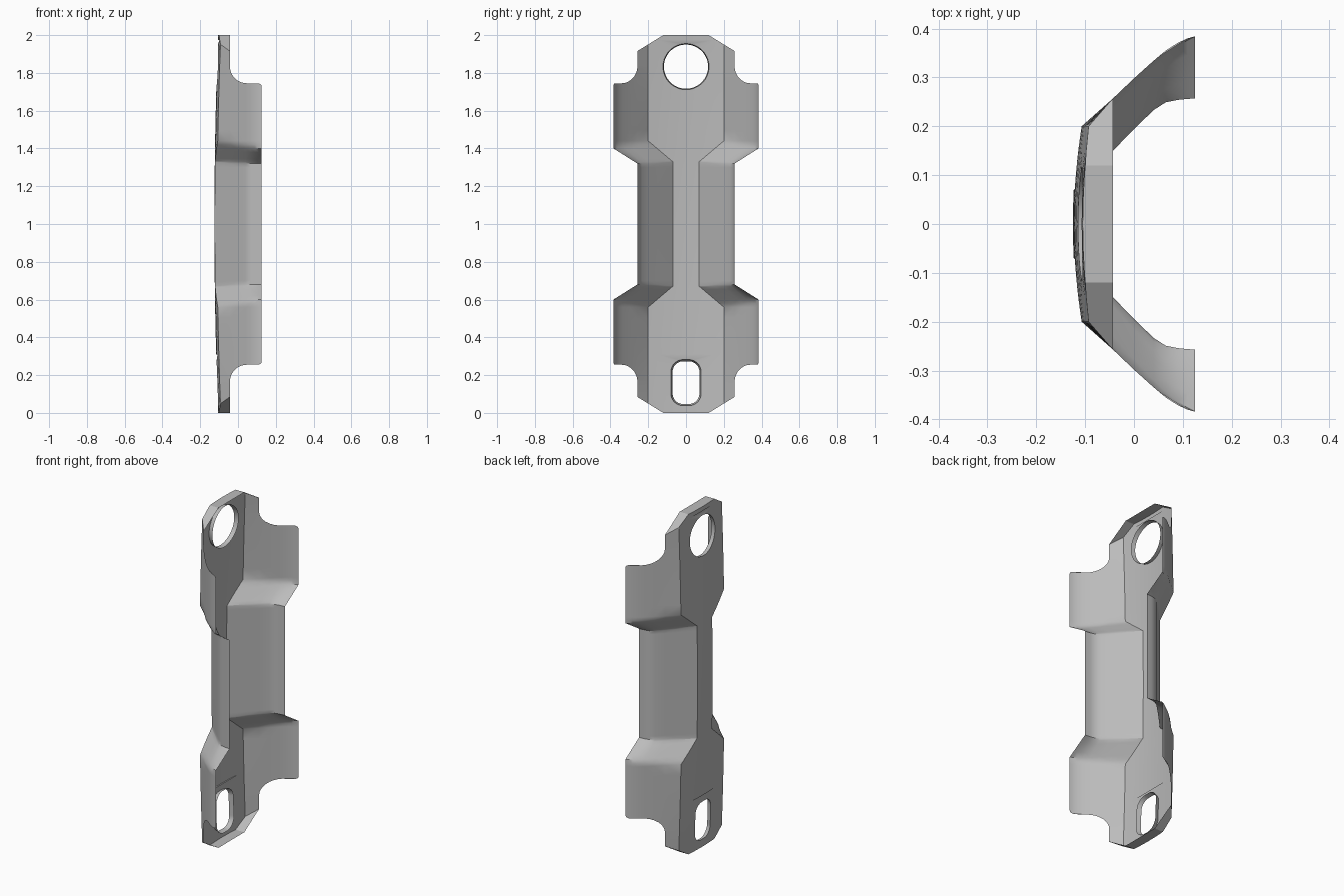
import bpy
import bmesh
from math import sin, cos, pi
from mathutils import Vector

cube = bpy.data.objects.get("Cube")
if cube:
    bpy.data.objects.remove(cube, do_unlink=True)

RIM_X = -0.043          # depth of the end flanges and notches
RECT_Y, RECT_LOW, RECT_HIGH = 0.15, 0.025, 0.31   # patch around each opening


def interp(points, value):
    """Piecewise linear lookup in a list of (key, result) pairs."""
    if value <= points[0][0]:
        return points[0][1]
    for (a, ra), (b, rb) in zip(points, points[1:]):
        if value <= b:
            return ra + (rb - ra) * (value - a) / (b - a)
    return points[-1][1]


def web_x(y, z):
    """Gently domed central web."""
    return -0.125 + 0.02 * (z - 1) ** 2 + 0.35 * y * y


# Wing sections: half width against depth, for the broad ends and the waist
BROAD = [(RIM_X, 0.257), (0, 0.298), (0.04, 0.334), (0.065, 0.355),
         (0.09, 0.371), (0.11, 0.38), (0.125, 0.384)]
WAIST = [(RIM_X, 0.15), (0, 0.194), (0.04, 0.233), (0.065, 0.249),
         (0.09, 0.254), (0.11, 0.256), (0.125, 0.257)]
CREASE = [(0.56, 0.2), (0.67, 0.07)]

# Rounded notch that trims the wings near each end
fillet = [(0.165 + 0.09 * sin(a), RIM_X + 0.09 * (1 - cos(a)))
          for a in [i * pi / 16 for i in range(9)]]
TRIM = [(0, RIM_X)] + fillet + [(0.2555, 0.11), (0.262, 0.122), (0.27, 0.125)]

rows = [0, RECT_LOW, 0.08, 0.12] + [z for z, x in TRIM[1:]]
rows += [RECT_HIGH, 0.4, 0.5, 0.56, 0.58, 0.6, 0.62, 0.64, 0.655,
         0.67, 0.68, 0.7, 0.8, 0.9, 1]


def section(z):
    """Points of half a cross-section, from the centre line to the wing edge."""
    crease = interp(CREASE, z)
    pts = [Vector((web_x(c * crease, z), c * crease, z))
           for c in (0, 0.25, 0.5, 0.75, 1)]
    for x, _ in BROAD:
        x = min(x, interp(TRIM, z))
        t = (x + 0.125) / 0.25
        blend = interp([(0.56 + 0.04 * t, 0), (0.67 + 0.01 * t, 1)], z)
        y = interp(BROAD, x) * (1 - blend) + interp(WAIST, x) * blend
        pts.append(Vector((x, y, z)))
    return pts


def weld(bm):
    bmesh.ops.remove_doubles(bm, verts=bm.verts[:], dist=0.0001)


def mirror(bm, axis, centre):
    """Copy the mesh across a plane and weld the seam."""
    copy = bmesh.ops.duplicate(bm, geom=bm.verts[:] + bm.edges[:] + bm.faces[:])
    verts = [g for g in copy["geom"] if isinstance(g, bmesh.types.BMVert)]
    faces = [g for g in copy["geom"] if isinstance(g, bmesh.types.BMFace)]
    for v in verts:
        v.co[axis] = 2 * centre - v.co[axis]
    bmesh.ops.reverse_faces(bm, faces=faces)
    weld(bm)


def rounded_outline(cz, half_w, half_h, radius, steps=12):
    """Rounded rectangle in y and z; a circle when all sizes match."""
    out = []
    for q, (sy, sz) in enumerate([(1, 1), (-1, 1), (-1, -1), (1, -1)]):
        for i in range(steps):
            a = (q + i / (steps - 1)) * pi / 2
            p = (sy * (half_w - radius) + radius * cos(a),
                 cz + sz * (half_h - radius) + radius * sin(a))
            if not out or (abs(p[0] - out[-1][0]) + abs(p[1] - out[-1][1])) > 1e-5:
                out.append(p)
    if abs(out[0][0] - out[-1][0]) + abs(out[0][1] - out[-1][1]) < 1e-5:
        out.pop()
    return out


def cut_opening(bm, low, high, cz, half_w, half_h, radius, flare):
    """Replace a patch of the web with a flared opening."""
    def inside(f):
        c = f.calc_center_median()
        return (abs(c.y) < RECT_Y and low < c.z < high and c.x < -0.08
                and abs(f.normal.x) > 0.8)
    bm.normal_update()
    patch = [f for f in bm.faces if inside(f)]
    chosen = set(patch)
    border = [e for f in patch for e in f.edges
              if sum(g in chosen for g in e.link_faces) == 1]
    bmesh.ops.delete(bm, geom=patch, context="FACES_KEEP_BOUNDARY")
    wide = rounded_outline(cz, half_w, half_h, radius)
    tight = rounded_outline(cz, half_w - flare, half_h - flare, radius - flare)
    back = [bm.verts.new((web_x(y, z), y, z)) for y, z in tight]
    front = [bm.verts.new((web_x(y, z) + 0.025, y, z)) for y, z in wide]
    n = len(back)
    ring = [bm.edges.new((back[i], back[(i + 1) % n])) for i in range(n)]
    bmesh.ops.triangle_fill(bm, use_beauty=True, use_dissolve=False,
                            edges=border + ring, normal=Vector((1, 0, 0)))
    for i in range(n):
        j = (i + 1) % n
        bm.faces.new((back[i], back[j], front[j], front[i]))


# Quarter shell: web and wing
bm = bmesh.new()
grid = [[bm.verts.new(p) for p in section(z)] for z in rows]
for r0, r1 in zip(grid, grid[1:]):
    for i in range(len(r0) - 1):
        bm.faces.new((r0[i], r0[i + 1], r1[i + 1], r1[i]))
weld(bm)

# Chamfered end corner
corner = Vector((0, 0.12, 0))
slope = Vector((0, 0.08, -0.13)).normalized()
bmesh.ops.bisect_plane(bm, geom=bm.verts[:] + bm.edges[:] + bm.faces[:],
                       dist=1e-5, plane_co=corner, plane_no=slope,
                       clear_outer=True)


# End flange, turned inwards along the end and the chamfer
def on_end(e):
    return (all(v.co.z < 1e-4 for v in e.verts)
            or all(abs((v.co - corner).dot(slope)) < 1e-4 for v in e.verts))


ends = [e for e in bm.edges if e.is_boundary and on_end(e)]
new = bmesh.ops.extrude_edge_only(bm, edges=ends)
for g in new["geom"]:
    if isinstance(g, bmesh.types.BMVert):
        g.co.x = RIM_X
weld(bm)

# Full shell, then the slot below and the round hole above
mirror(bm, 1, 0)
mirror(bm, 2, 1)
cut_opening(bm, RECT_LOW, RECT_HIGH, 0.16, 0.08, 0.122, 0.065, 0.009)
cut_opening(bm, 2 - RECT_HIGH, 2 - RECT_LOW, 1.833, 0.122, 0.122, 0.122, 0.005)
bmesh.ops.recalc_face_normals(bm, faces=bm.faces[:])

mesh = bpy.data.meshes.new("bracket_shell")
bm.to_mesh(mesh)
bm.free()
shell = bpy.data.objects.new("bracket_shell", mesh)
bpy.context.collection.objects.link(shell)

# Plain grey finish
grey = bpy.data.materials.new("plain_grey")
grey.use_nodes = True
colour = (0.5, 0.5, 0.5, 1)
grey.diffuse_color = colour
grey.node_tree.nodes["Principled BSDF"].inputs["Base Color"].default_value = colour
mesh.materials.append(grey)

bpy.ops.object.select_all(action="DESELECT")
shell.select_set(True)
bpy.context.view_layer.objects.active = shell
bpy.ops.object.shade_smooth_by_angle(angle=0.5)
